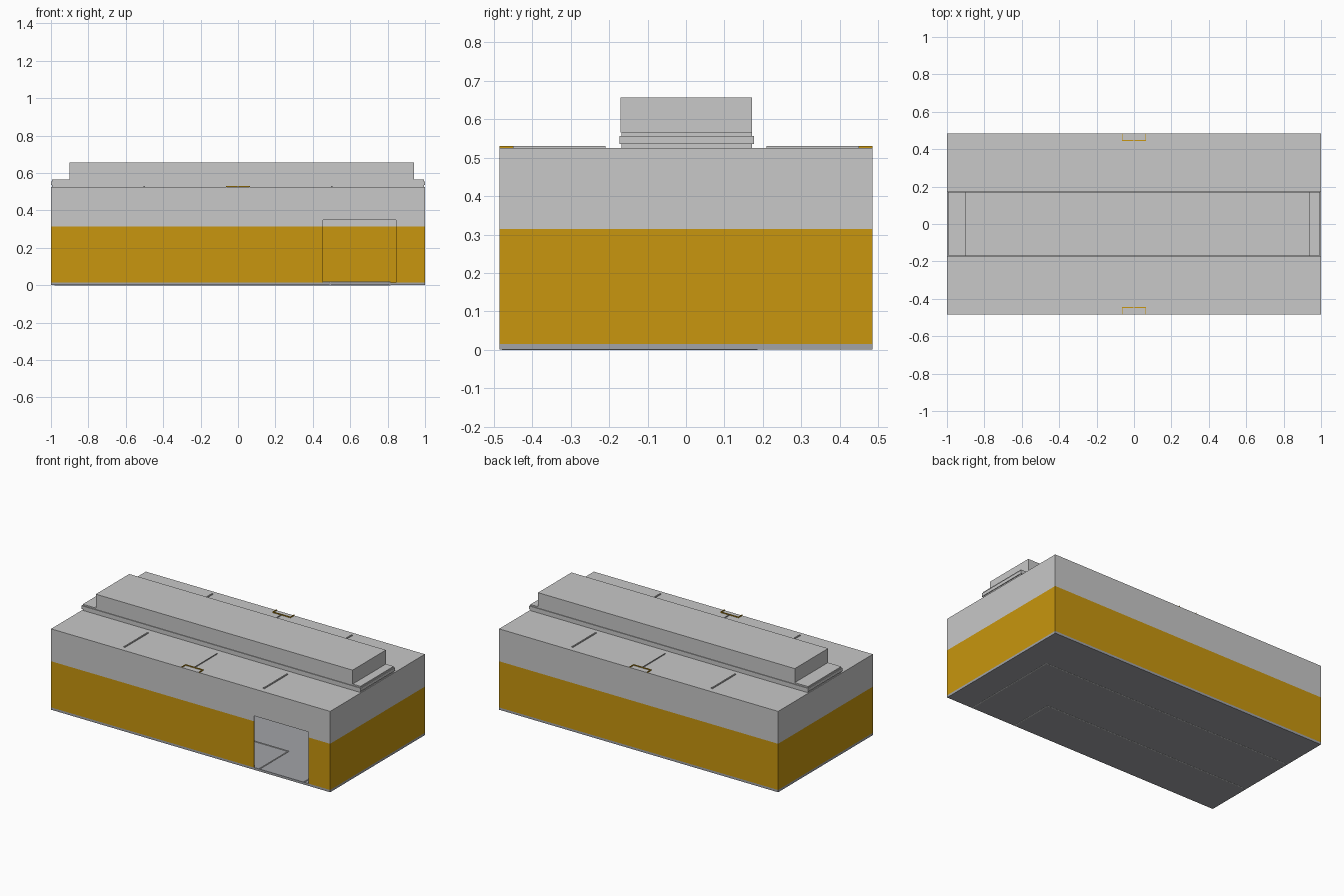
import bpy

if "Cube" in bpy.data.objects:
    bpy.data.objects.remove(bpy.data.objects["Cube"])


def colour(name, rgb):
    m = bpy.data.materials.new(name)
    m.diffuse_color = (*rgb, 1)
    m.use_nodes = True
    m.node_tree.nodes["Principled BSDF"].inputs["Base Color"].default_value = m.diffuse_color
    return m


GREY = colour("light_grey", (0.578, 0.578, 0.578))
YELLOW = colour("amber", (0.578, 0.305, 0.0044))
FLOOR = colour("concrete_grey", (0.36, 0.37, 0.39))
WHITE = colour("white_paint", (0.85, 0.85, 0.85))


def box(name, x, y, z, mat):
    """Box given by its (min, max) range on each axis."""
    verts = [(a, b, c) for a in x for b in y for c in z]
    faces = [(0, 1, 3, 2), (4, 6, 7, 5), (0, 4, 5, 1),
             (2, 3, 7, 6), (0, 2, 6, 4), (1, 5, 7, 3)]
    me = bpy.data.meshes.new(name)
    me.from_pydata(verts, [], faces)
    me.materials.append(mat)
    ob = bpy.data.objects.new(name, me)
    bpy.context.collection.objects.link(ob)
    return ob


W, D, T = 1.0, 0.485, 0.006              # half width, half depth, wall thickness
Z0, ZB, ZR = 0.016, 0.315, 0.525         # floor top, colour break, roof top
DOOR_L, DOOR_R, DOOR_TOP = 0.455, 0.845, 0.35

# floor slab
box("floor_slab", (-W, W), (-D, D), (0.001, Z0), FLOOR)

# back and side walls, amber below and grey above
for part, z, mat in (("lower", (Z0, ZB), YELLOW), ("upper", (ZB, ZR - 0.01), GREY)):
    box(f"back_wall_{part}", (-W, W), (D - T, D), z, mat)
    for side, s in (("left", -1), ("right", 1)):
        x = sorted((s * W, s * (W - T)))
        box(f"{side}_wall_{part}", x, (-D + T, D - T), z, mat)

# front wall around the open doorway
front = (-D, -D + T)
for side, x in (("left", (-W, DOOR_L)), ("right", (DOOR_R, W))):
    box(f"front_wall_{side}_lower", x, front, (Z0, ZB), YELLOW)
    box(f"front_wall_{side}_upper", x, front, (ZB, DOOR_TOP), GREY)
box("front_wall_lintel", (-W, W), front, (DOOR_TOP, ZR - 0.01), GREY)

# L-shaped driveway lines on the floor
for name, cx, cy in (("inner", 0.49, -0.19), ("outer", 0.81, 0.18)):
    box(f"{name}_lane_line_long", (-0.98, cx), (cy, cy + 0.006), (0, Z0 + 0.004), WHITE)
    box(f"{name}_lane_line_short", (cx, cx + 0.006), (-D + T, cy + 0.006), (0, Z0 + 0.004), WHITE)

# flat roof
box("roof", (-W, W), (-D, D), (ZR - 0.01, ZR), GREY)

# raised ridge vent: curb, flashing band, hood
box("vent_curb", (-0.995, 0.995), (-0.168, 0.172), (ZR, 0.565), GREY)
box("vent_band", (-W, W), (-0.173, 0.177), (0.535, 0.556), GREY)
box("vent_hood", (-0.9, 0.94), (-0.17, 0.172), (0.565, 0.656), GREY)

# roof seams and amber edge brackets on both slopes
for side, s in (("front", -1), ("back", 1)):
    for i, (x, w) in enumerate(((-0.5, 0.004), (0, 0.0015), (0.5, 0.004))):
        box(f"{side}_roof_seam_{i}", (x - w, x + w), sorted((s * 0.21, s * 0.45)),
            (ZR, ZR + 0.006), GREY)
    for e in (-1, 1):
        x = sorted((e * 0.061, e * 0.065))
        box(f"{side}_bracket_arm", x, sorted((s * 0.445, s * D)), (ZR, ZR + 0.006), YELLOW)
    box(f"{side}_bracket_bar", (-0.061, 0.061), sorted((s * 0.445, s * 0.449)),
        (ZR, ZR + 0.006), YELLOW)
